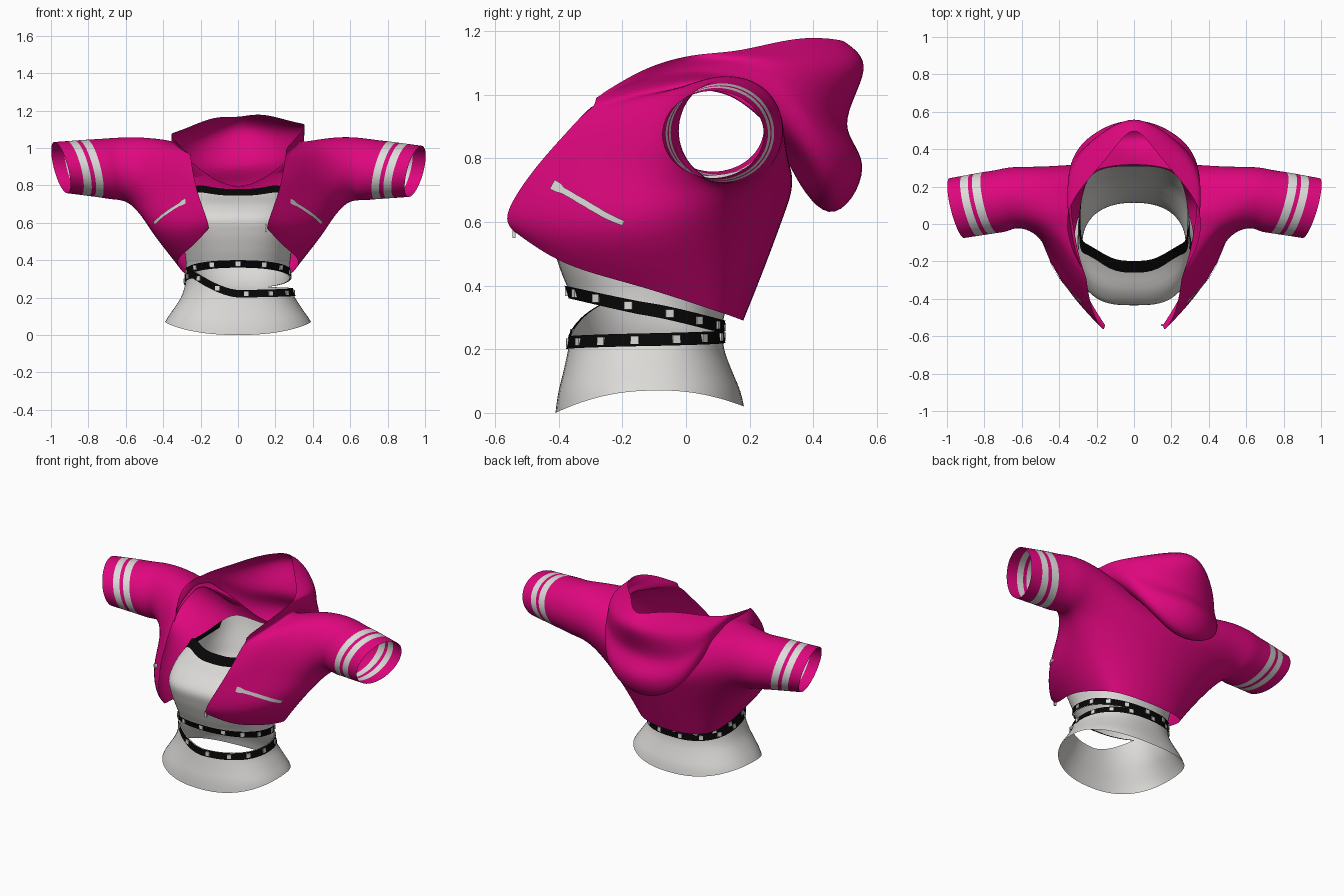
import bpy, bmesh
from math import sin, cos, pi, radians, copysign, atan2
from mathutils import Vector, Matrix
from mathutils.bvhtree import BVHTree

if "Cube" in bpy.data.objects:
    bpy.data.objects.remove(bpy.data.objects["Cube"])


def material(name, rgb):
    m = bpy.data.materials.new(name)
    m.use_nodes = True
    m.diffuse_color = (*rgb, 1)
    bsdf = next(n for n in m.node_tree.nodes if n.type == "BSDF_PRINCIPLED")
    bsdf.inputs["Base Color"].default_value = (*rgb, 1)
    return m


PINK = material("hot pink cloth", (0.74, 0.002, 0.21))
GREY = material("pale grey cloth", (0.71, 0.7, 0.68))
BLACK = material("black trim", (0.002, 0.002, 0.002))
WHITE = material("light stripe", (0.72, 0.72, 0.7))


def make(name, verts, faces, mats, slots=None):
    me = bpy.data.meshes.new(name)
    me.from_pydata([tuple(v) for v in verts], [], faces)
    for m in mats:
        me.materials.append(m)
    for i, p in enumerate(me.polygons):
        p.use_smooth = True
        p.material_index = slots[i] if slots else 0
    # tidy stray points and face directions
    bm = bmesh.new()
    bm.from_mesh(me)
    loose = [v for v in bm.verts if not v.link_faces]
    bmesh.ops.delete(bm, geom=loose, context="VERTS")
    bmesh.ops.recalc_face_normals(bm, faces=bm.faces)
    bm.to_mesh(me)
    bm.free()
    ob = bpy.data.objects.new(name, me)
    bpy.context.collection.objects.link(ob)
    return ob


def make_boxes(name, places, mat):
    bm = bmesh.new()
    for place in places:
        bmesh.ops.create_cube(bm, size=1, matrix=place)
    me = bpy.data.meshes.new(name)
    bm.to_mesh(me)
    bm.free()
    me.materials.append(mat)
    bpy.context.collection.objects.link(bpy.data.objects.new(name, me))


# ---------- jacket: half rows from the front edge to the centre back ----------
hem = [(.155, -.54, .57), (.25, -.38, .47), (.32, -.17, .405), (.3, .02, .345), (.22, .14, .305), (0, .18, .29)]
ribs = [(.17, -.56, .63), (.315, -.4, .59), (.455, -.17, .575), (.44, .05, .54), (.31, .185, .49), (0, .25, .46)]
underarm = [(.215, -.48, .76), (.315, -.35, .75), (.485, -.105, .73), (.54, .1, .658), (.45, .26, .72), (0, .31, .62)]
chest = [(.24, -.385, .87), (.325, -.275, .88), (.465, -.095, .89), (.5, .1, .88), (.42, .31, .86), (0, .33, .69)]
shoulder = [(.25, -.325, .935), (.32, -.2, .97), (.44, -.02, 1.02), (.5, .12, 1.05), (.4, .26, .98), (0, .335, .75)]
neck = [(.255, -.29, .965), (.3, -.15, 1.0), (.33, 0, 1.02), (.34, .12, 1.02), (.2, .29, .88), (0, .32, .79)]
rim = [(.268, -.255, .99), (.335, -.12, 1.06), (.355, .03, 1.1), (.29, .18, 1.12), (.13, .37, 1.17), (0, .5, 1.165)]
# back of the hood: drooping bag, crease, crown
bag = [
    [(.34, .2, .99), (.25, .41, .75), (0, .44, .615)],
    [(.35, .25, 1.01), (.26, .44, .83), (0, .57, .78)],
    [(.35, .25, 1.05), (.25, .42, .93), (0, .495, .905)],
    [(.34, .23, 1.09), (.23, .43, 1.07), (0, .57, 1.08)],
]
rows = [hem, ribs, underarm, chest, shoulder, neck]
for k, back in enumerate(bag):
    front = [Vector(a).lerp(Vector(b), (k + 1) / 5) for a, b in zip(neck[:3], rim)]
    rows.append([tuple(p) for p in front] + back)
rows.append(rim)

COLS = 11
verts, faces, slots = [], [], []
for r, half in enumerate(rows):
    for x, y, z in half + [(-x, y, z) for x, y, z in half[-2::-1]]:
        verts.append((x, y, z + (.07 * x if r > 5 else 0)))
for r in range(len(rows) - 1):
    for c in range(COLS - 1):
        if r in (2, 3) and c in (2, 3, 6, 7):
            continue  # armholes
        i = r * COLS + c
        faces.append((i, i + 1, i + COLS + 1, i + COLS))
        slots.append(0)

# sleeves grow out of the armholes; two bands are striped
ARMHOLE = [(2, 2), (2, 3), (2, 4), (3, 4), (4, 4), (4, 3), (4, 2), (3, 2)]
RINGS = [.62, .7, .77, .813, .835, .877, .947]
for side, sweep in ((1, .18), (-1, .14)):
    prev = [r * COLS + (c if side > 0 else COLS - 1 - c) for r, c in ARMHOLE]
    for n, x in enumerate(RINGS):
        t = (x - RINGS[0]) / (RINGS[-1] - RINGS[0])
        grow = min(1, t * 2)
        ring = []
        for k in range(8):
            a = radians(225 + 45 * k)
            dy, dz = (.165 - .005 * t) * cos(a), (.17 - .033 * t) * sin(a)
            lean = (.1 + sweep * grow) * dy + (.1 + .15 * grow) * dz
            ring.append(len(verts))
            verts.append((side * (x + lean), .14 - .055 * t + dy, .885 - .01 * side * t + dz))
        for k in range(8):
            m = (k + 1) % 8
            faces.append((prev[k], prev[m], ring[m], ring[k]))
            slots.append(1 if n in (3, 5) else 0)
        prev = ring

jacket = make("hooded_jacket", verts, faces, [PINK, WHITE], slots)
sub = jacket.modifiers.new("smooth cloth", "SUBSURF")
sub.levels = sub.render_levels = 3
sub.boundary_smooth = "PRESERVE_CORNERS"

# push the cage outward so the smoothed cloth passes through the chosen points
goal = [v.co.copy() for v in jacket.data.vertices]
for step in range(3):
    bpy.context.view_layer.update()
    ev = jacket.evaluated_get(bpy.context.evaluated_depsgraph_get()).data
    gaps = [g - ev.vertices[i].co for i, g in enumerate(goal)]
    for v, gap in zip(jacket.data.vertices, gaps):
        v.co += gap * .85
    jacket.data.update()
    jacket.update_tag()
bpy.context.view_layer.update()
tree = BVHTree.FromObject(jacket, bpy.context.evaluated_depsgraph_get())


def on_cloth(p, lift=.005):
    loc, nor, _, _ = tree.find_nearest(Vector(p))
    if nor.dot(Vector((loc.x, loc.y, 0))) < 0:
        nor = -nor
    return loc + nor * lift


# pocket zips, and the pull at the bottom of the front edge
for side, label in ((1, "left"), (-1, "right")):
    start, end = Vector((side * .255, -.4, .71)), Vector((side * .455, -.2, .595))
    strip = []
    for k in range(13):
        p = start.lerp(end, k / 12)
        wide = Vector((0, .5, .85)) * (.016 if k < 2 else .01)
        strip += [on_cloth(p - wide), on_cloth(p + wide)]
    make(label + "_pocket_zip", strip, [(i, i + 1, i + 3, i + 2) for i in range(0, 24, 2)], [WHITE])
make_boxes("zip_pull", [Matrix.Translation((.15, -.54, .57)) @ Matrix.Diagonal((.012, .01, .04, 1))], WHITE)

# ---------- dress: height, half width, front y, back y ----------
PROFILE = [(0, .41, -.41, .185), (.07, .39, -.4, .17), (.13, .35, -.385, .145), (.2, .305, -.37, .12),
           (.28, .28, -.358, .115), (.36, .277, -.362, .14), (.45, .287, -.395, .185), (.55, .3, -.425, .235),
           (.63, .3, -.43, .265), (.7, .295, -.36, .29), (.75, .285, -.25, .305), (.81, .28, -.16, .315)]
AROUND = 64


def section(z):
    k = 0
    while k < len(PROFILE) - 2 and z > PROFILE[k + 1][0]:
        k += 1
    p = [PROFILE[min(max(k + d, 0), len(PROFILE) - 1)] for d in (-1, 0, 1, 2)]
    t = (z - p[1][0]) / (p[2][0] - p[1][0])
    return [b + t / 2 * (c - a + t * (2 * a - 5 * b + 4 * c - d + t * (3 * (b - c) + d - a)))
            for a, b, c, d in list(zip(*p))[1:]]


def surface(a, z, off=0):
    # rounder at the waist, boxier at the bust
    power = .88 - .22 * min(1, max(0, (z - .35) / .25))

    def soft(v):
        return copysign(abs(v) ** power, v)
    w, f, b = section(z)
    return Vector((soft(sin(a)) * (w + off), (f + b) / 2 - soft(cos(a)) * ((b - f) / 2 + off), z))


# edges of the dress as heights around the body (0 is the front, + is the left)
def hem_z(a):
    return .06 * sin(a) ** 2 + .01 * (1 - cos(a))


def upper_z(a):
    return .325 + .055 * cos(a)


def lower_z(a):
    if a >= 0:
        return .22 + .02 * a / pi
    return .22 + min(1, -a) ** 1.3 * (upper_z(a) - .25)


def top_z(a):
    return .78 + .035 * sin(2 * a) ** 2 - .035 * sin(a) ** 2


def tube(name, low, high, steps, mats, off=0.0, trim=0):
    angles = [2 * pi * i / AROUND - pi for i in range(AROUND)]
    vs = [surface(a, low(a) + (high(a) - low(a)) * j / steps, off) for j in range(steps + 1) for a in angles]
    fs, ids = [], []
    for j in range(steps):
        for i, a in enumerate(angles):
            m = (i + 1) % AROUND
            fs.append((j * AROUND + i, j * AROUND + m, (j + 1) * AROUND + m, (j + 1) * AROUND + i))
            ids.append(1 if j >= steps - trim and -2.1 < a < 1.5 else 0)
    return make(name, vs, fs, mats, ids)


HALF_BELT = .02
tube("dress_bodice", lambda a: upper_z(a) - HALF_BELT, top_z, 24, [GREY, BLACK], trim=2)
tube("dress_skirt", hem_z, lambda a: lower_z(a) + HALF_BELT, 10, [GREY])

# studded belts along both edges of the waist opening
for name, path, phase in (("upper_belt", upper_z, 0), ("lower_belt", lower_z, .25)):
    tube(name, lambda a: path(a) - HALF_BELT, lambda a: path(a) + HALF_BELT, 2, [BLACK], off=.007)
    places = []
    for k in range(14):
        a = 2 * pi * (k + phase) / 14 - pi
        p = surface(a, path(a), .008)
        t = surface(a + .02, path(a)) - surface(a - .02, path(a))
        turn = Matrix.Rotation(atan2(t.y, t.x), 4, "Z")
        places.append(Matrix.Translation(p) @ turn @ Matrix.Diagonal((.025, .008, .025, 1)))
    make_boxes(name + "_studs", places, WHITE)
